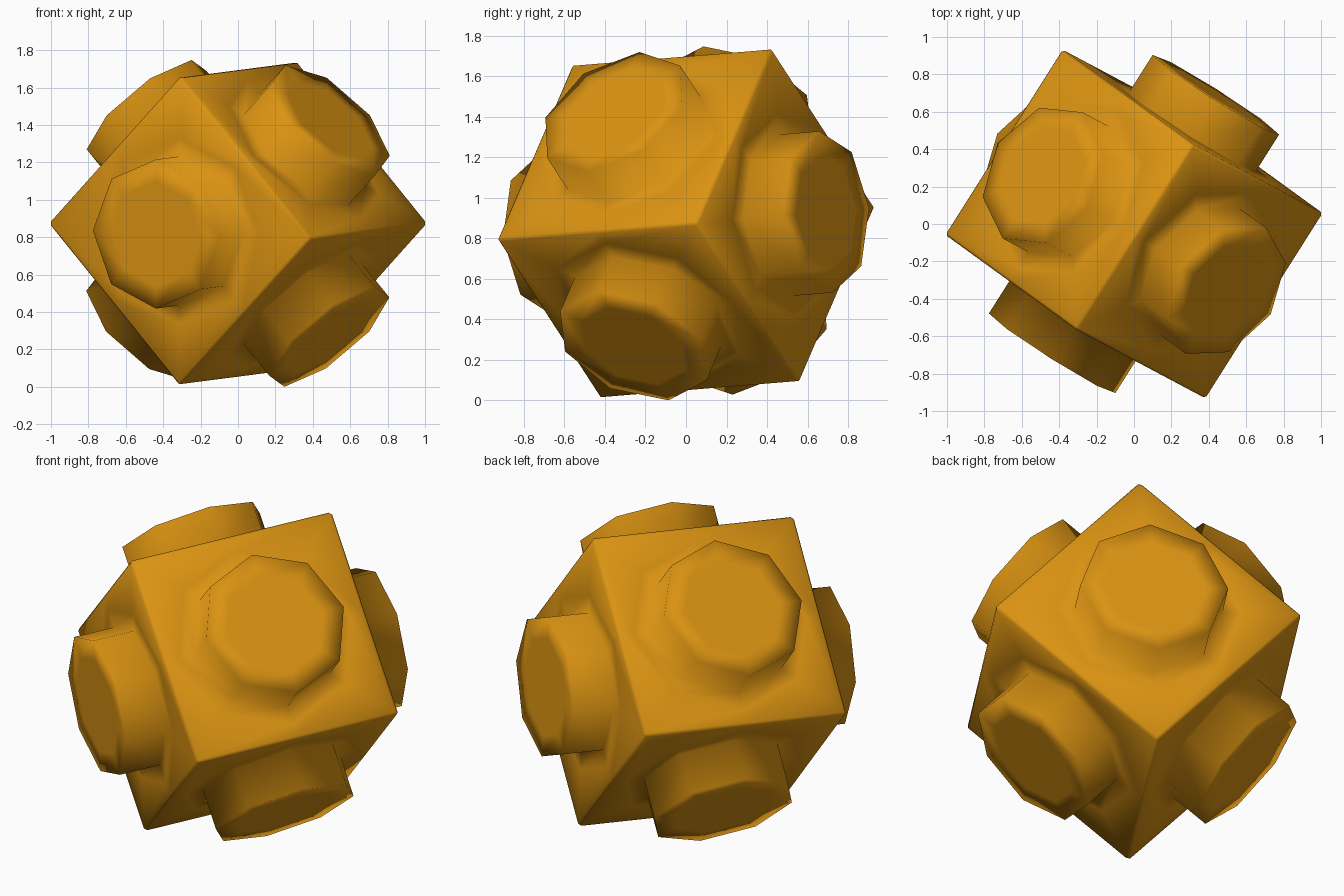
import bpy
import bmesh
import math
from mathutils import Matrix, Vector

default = bpy.data.objects.get("Cube")
if default:
    bpy.data.objects.remove(default, do_unlink=True)

HALF = 0.588        # half side of the cube
KNOB_RADIUS = 0.4
KNOB_TOP = 0.82     # distance of each knob cap from the centre

# Single flat colour
amber = bpy.data.materials.new("amber_orange")
amber.use_nodes = True
colour = (0.70, 0.29, 0.006, 1)
amber.diffuse_color = colour
amber.node_tree.nodes["Principled BSDF"].inputs["Base Color"].default_value = colour

bm = bmesh.new()


def ring(u, v, n, radius, height, square=False):
    """Eight points around n; a square ring runs through corners and edge middles."""
    verts = []
    for i in range(8):
        c, s = math.cos(i * math.pi / 4), math.sin(i * math.pi / 4)
        k = radius / max(abs(c), abs(s)) if square else radius
        verts.append(bm.verts.new(u * c * k + v * s * k + n * height))
    return verts


def cube_side(u, v, n):
    """One cube side with its octagonal knob, lofted from the border to the cap."""
    rings = [
        ring(u, v, n, HALF, HALF, square=True),
        ring(u, v, n, KNOB_RADIUS + 0.1, HALF),
        ring(u, v, n, KNOB_RADIUS, HALF),
        ring(u, v, n, KNOB_RADIUS, KNOB_TOP),
        ring(u, v, n, KNOB_RADIUS * 0.7, KNOB_TOP),
    ]
    for low, high in zip(rings, rings[1:]):
        for i in range(8):
            j = (i + 1) % 8
            bm.faces.new((low[i], low[j], high[j], high[i]))
    bm.faces.new(rings[-1])


# Six sides
axes = [Vector((1, 0, 0)), Vector((0, 1, 0)), Vector((0, 0, 1))]
for i in range(3):
    for sign in (1, -1):
        cube_side(axes[(i + 1) % 3] * sign, axes[(i + 2) % 3], axes[i] * sign)
bmesh.ops.remove_doubles(bm, verts=bm.verts[:], dist=0.001)

# Soften the cube edges
def on_cube_edge(vert):
    return sum(abs(abs(c) - HALF) < 0.001 for c in vert.co) >= 2

edges = [e for e in bm.edges if all(on_cube_edge(v) for v in e.verts)]
bmesh.ops.bevel(bm, geom=edges, offset=0.015, segments=1,
                profile=0.5, affect='EDGES')
bmesh.ops.recalc_face_normals(bm, faces=bm.faces[:])

# Tilt the whole block and rest it on the ground
a = Vector((0.534, 0.843, 0.069)).normalized()
c = a.cross(Vector((-0.598, 0.312, 0.737))).normalized()
b = c.cross(a)
bm.transform(Matrix((a, b, c)).transposed().to_4x4())
lowest = min(v.co.z for v in bm.verts)
bmesh.ops.translate(bm, verts=bm.verts[:], vec=(0, 0, -lowest))

for face in bm.faces:
    face.smooth = True
mesh = bpy.data.meshes.new("knobbed_cube")
bm.to_mesh(mesh)
bm.free()
mesh.materials.append(amber)
block = bpy.data.objects.new("knobbed_cube", mesh)
bpy.context.collection.objects.link(block)
